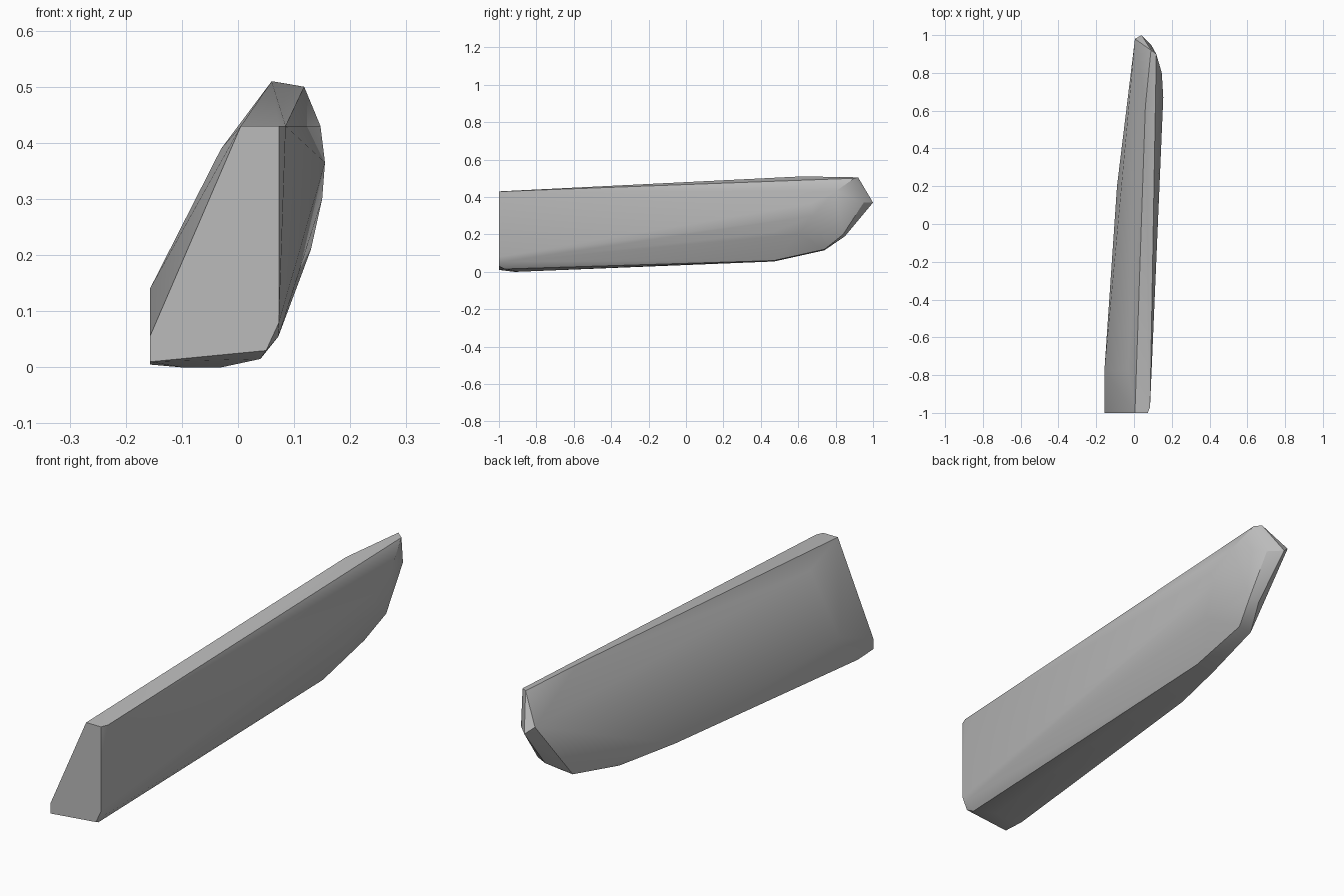
import bpy
import bmesh
import math
from mathutils import Vector

# Remove only the default cube
default_cube = bpy.data.objects.get("Cube")
if default_cube:
    bpy.data.objects.remove(default_cube, do_unlink=True)


def make_material(name, colour):
    material = bpy.data.materials.new(name)
    material.use_nodes = True
    material.diffuse_color = colour
    shader = material.node_tree.nodes["Principled BSDF"]
    shader.inputs["Base Color"].default_value = colour
    return material


def hull_object(name, corner_groups, material):
    """Wrap a tight convex skin around the corner points of a solid block."""
    mesh = bpy.data.meshes.new(name)
    bm = bmesh.new()
    for corners in corner_groups:
        for corner in corners:
            bm.verts.new(Vector(corner))
    hull = bmesh.ops.convex_hull(bm, input=bm.verts[:])
    # Points that fall inside the skin are not needed
    unused = set(hull["geom_interior"]) | set(hull["geom_unused"])
    loose = [item for item in unused if isinstance(item, bmesh.types.BMVert)]
    bmesh.ops.delete(bm, geom=loose, context="VERTS")
    bmesh.ops.recalc_face_normals(bm, faces=bm.faces[:])
    bm.to_mesh(mesh)
    bm.free()
    mesh.materials.append(material)
    block = bpy.data.objects.new(name, mesh)
    bpy.context.scene.collection.objects.link(block)
    return block


# Flat front end, with its bevelled bottom and outer edge
front_end = [
    (-.157, -1, .055), (.005, -1, .43), (.073, -1, .43), (.073, -1, .08),
    (.05, -1, .03), (-.157, -1, .01), (.085, -.97, .43), (.072, -.97, .055),
    (.04, -.97, .015),
]

# Sloping inner side and underside
inner_side = [
    (-.157, -.78, .14), (-.03, -.77, .39), (-.157, -.9, .005),
    (-.1, -.92, 0), (-.03, -.9, 0), (-.09, .2, .06), (-.025, .47, .055),
]

# Long ridge on top
top_ridge = [(.06, .62, .51), (.09, .92, .505), (.118, .9, .5)]

# Bulging outer side
outer_side = [
    (.155, .67, .365), (.147, .8, .43), (.15, .68, .3), (.13, .46, .21),
    (.125, .6, .2), (.06, .47, .06),
]

# Pointed rear end
rear_end = [
    (.005, .98, .4), (.04, 1, .37), (.09, .95, .37), (0, .74, .115),
    (.06, .74, .12), (.09, .84, .2), (.05, .85, .19),
]

grey = make_material("plain grey", (.5, .5, .5, 1))
block = hull_object(
    "tapered_block",
    [front_end, inner_side, top_ridge, outer_side, rear_end],
    grey,
)

# Smooth the soft creases and keep the hard edges
bpy.ops.object.select_all(action="DESELECT")
block.select_set(True)
bpy.context.view_layer.objects.active = block
bpy.ops.object.shade_smooth_by_angle(angle=math.radians(30))
